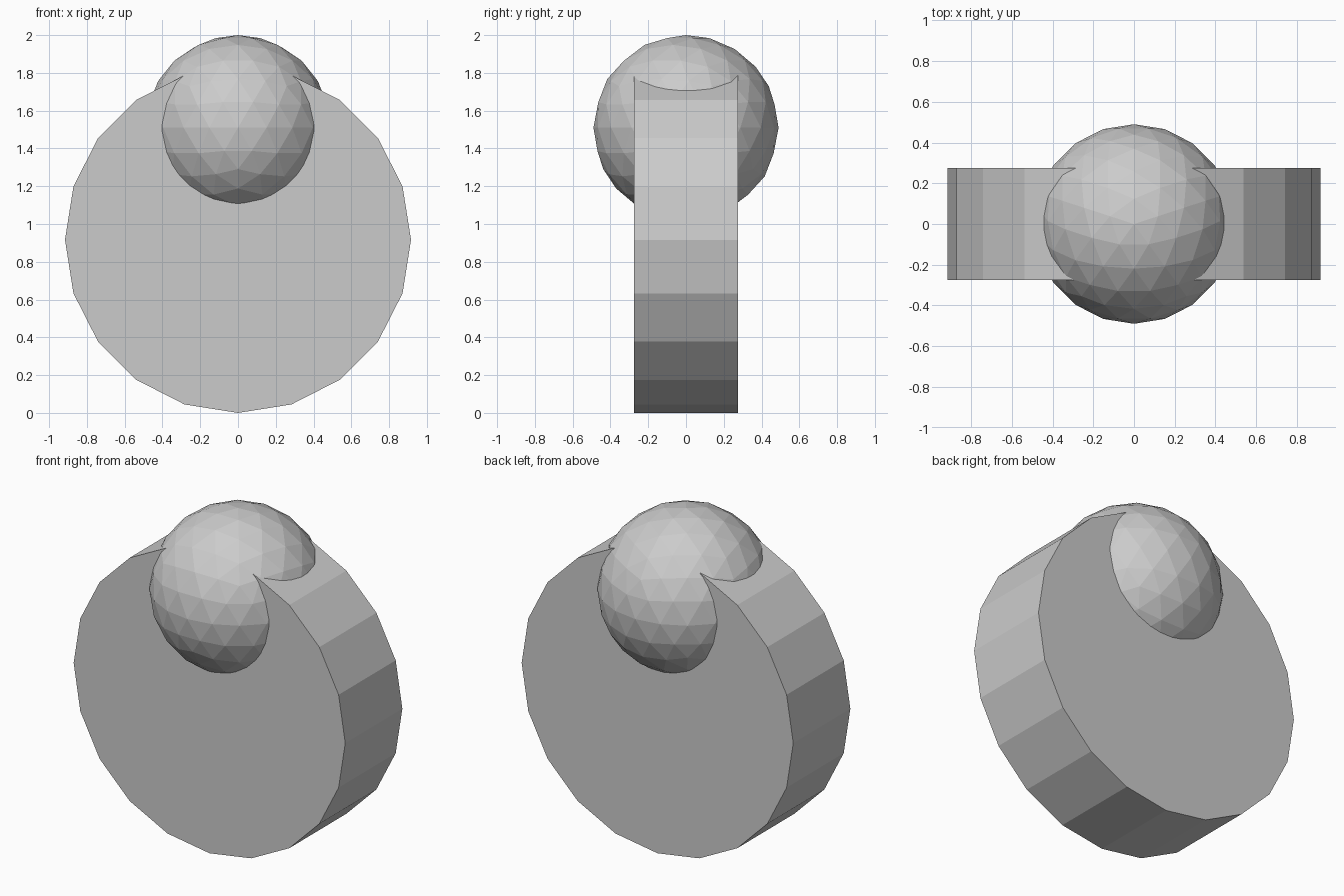
import bpy
import math

if "Cube" in bpy.data.objects:
    bpy.data.objects.remove(bpy.data.objects["Cube"])

# Disc standing on its rim: 20 flat sides, axis along y, one corner at the bottom
R = 0.916
bpy.ops.mesh.primitive_cylinder_add(vertices=20, radius=R, depth=0.55,
                                    location=(0, 0, R),
                                    rotation=(math.pi / 2, 0, 0))
bpy.context.object.name = "disc"

# Faceted ball sunk into the top of the disc
r = 0.49
bpy.ops.mesh.primitive_ico_sphere_add(subdivisions=3, radius=r,
                                      location=(0, 0, 2 - r),
                                      rotation=(0, 0, math.pi / 2))
bpy.context.object.name = "ball"
